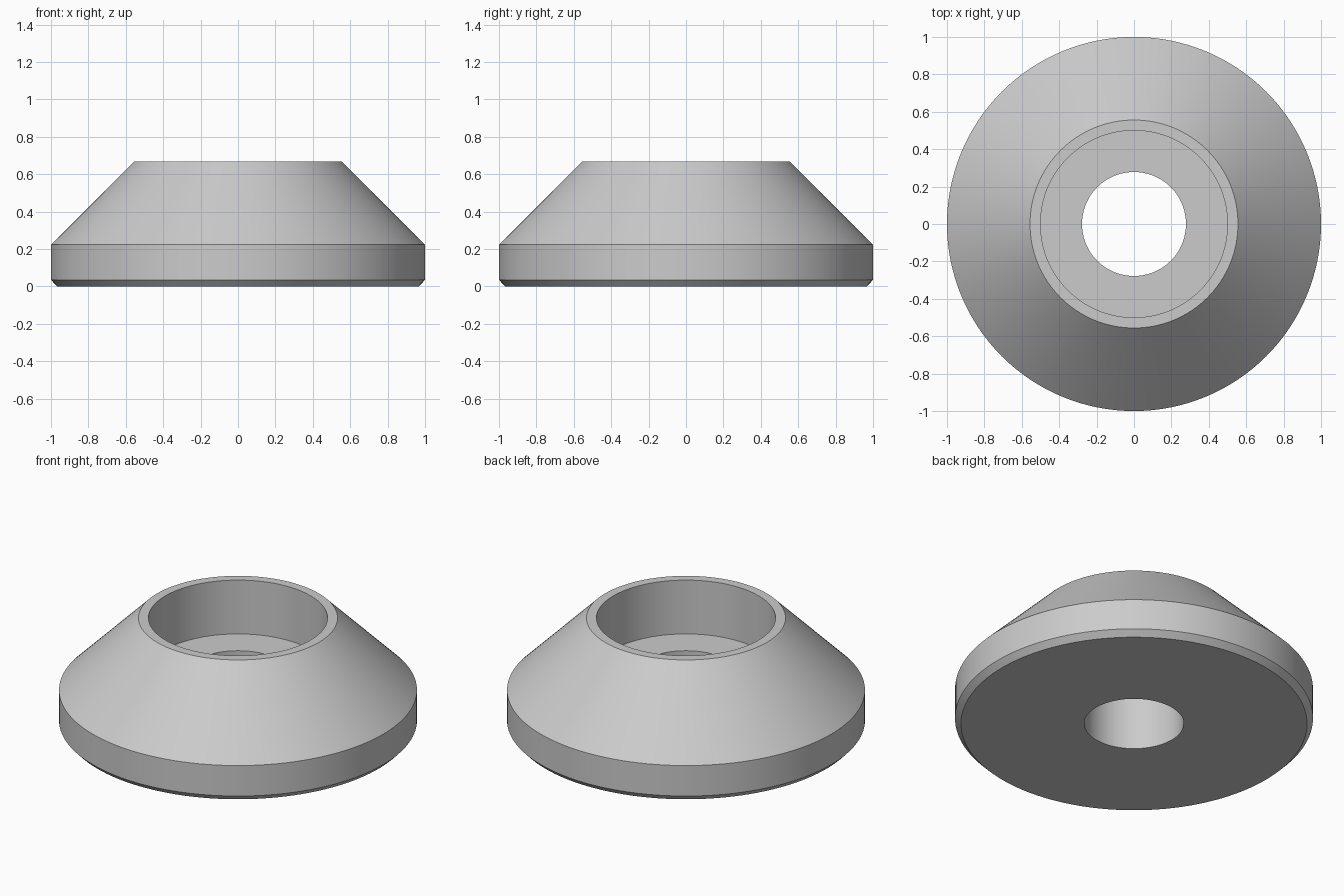
import bpy
import bmesh
import math

cube = bpy.data.objects.get("Cube")
if cube:
    bpy.data.objects.remove(cube, do_unlink=True)

SEGMENTS = 128

# Single grey finish
grey = bpy.data.materials.new("light_grey")
grey.use_nodes = True
colour = (0.6, 0.6, 0.6, 1)
grey.diffuse_color = colour
grey.node_tree.nodes["Principled BSDF"].inputs["Base Color"].default_value = colour


def lathe(name, profile, material):
    """Revolve a closed (radius, height) profile around z."""
    bm = bmesh.new()
    verts = [bm.verts.new((r, 0, z)) for r, z in profile]
    edges = [bm.edges.new((a, b)) for a, b in zip(verts, verts[1:] + verts[:1])]
    bmesh.ops.spin(bm, geom=verts + edges, cent=(0, 0, 0), axis=(0, 0, 1),
                   angle=math.tau, steps=SEGMENTS, use_merge=True)
    bmesh.ops.remove_doubles(bm, verts=bm.verts, dist=1e-5)
    bmesh.ops.recalc_face_normals(bm, faces=bm.faces)
    mesh = bpy.data.meshes.new(name)
    bm.to_mesh(mesh)
    bm.free()
    mesh.materials.append(material)
    obj = bpy.data.objects.new(name, mesh)
    bpy.context.collection.objects.link(obj)
    bpy.ops.object.select_all(action="DESELECT")
    obj.select_set(True)
    bpy.context.view_layer.objects.active = obj
    bpy.ops.object.shade_smooth_by_angle(angle=math.radians(25))
    return obj


# Conical foot with a chamfered base, wide counterbore and narrow through hole
lathe("counterbored_foot", [
    (0.278, 0), (0.967, 0), (1, 0.035), (1, 0.223),
    (0.556, 0.667), (0.5, 0.667), (0.5, 0.335), (0.278, 0.335),
], grey)
